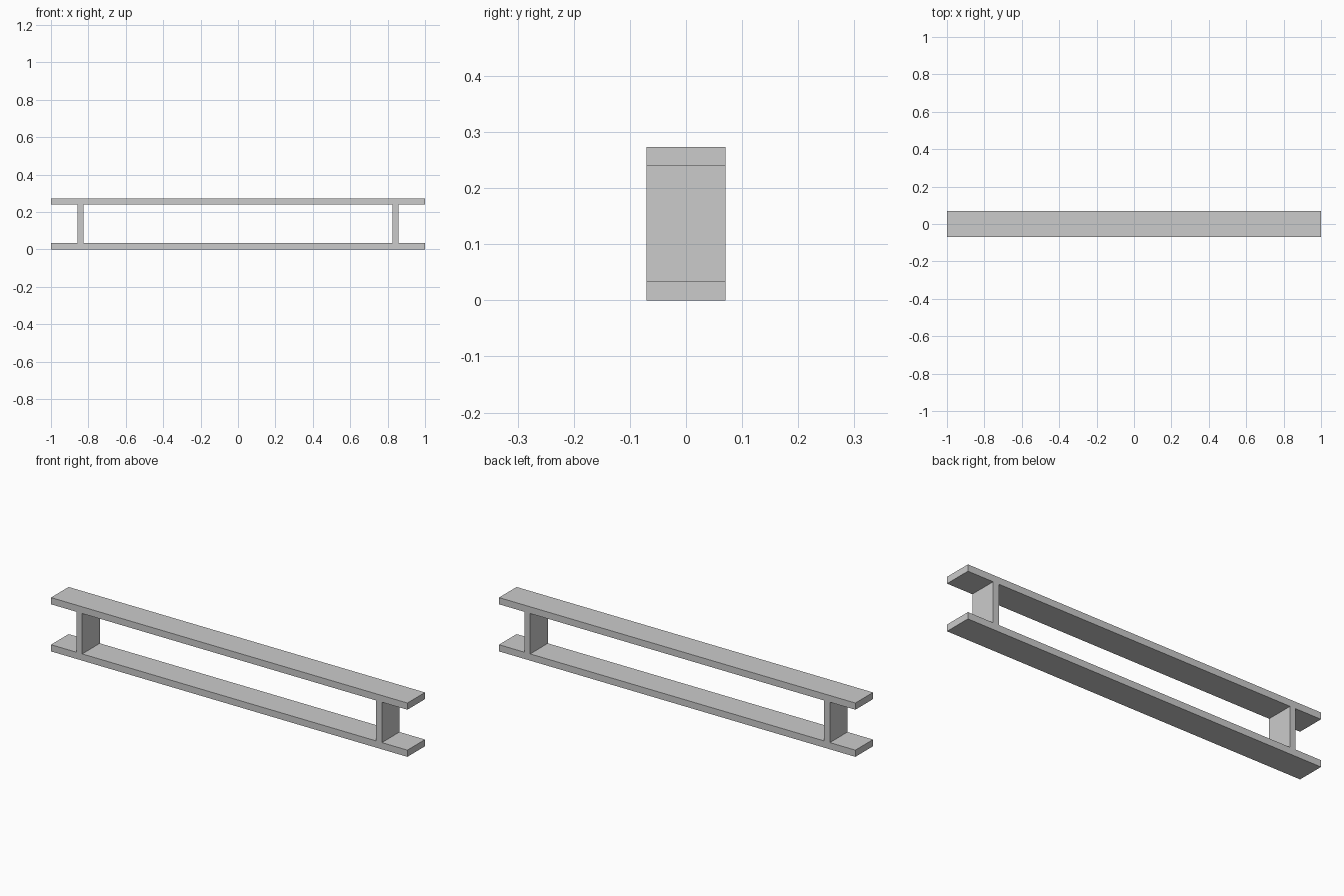
import bpy

if "Cube" in bpy.data.objects:
    bpy.data.objects.remove(bpy.data.objects["Cube"])

DEPTH = 0.141
HEIGHT = 0.273
BOARD = 0.034


def box(name, size, center):
    bpy.ops.mesh.primitive_cube_add(size=1, location=center)
    ob = bpy.context.object
    ob.name = name
    ob.scale = size
    bpy.ops.object.transform_apply(location=False, rotation=False, scale=True)
    return ob


# Long horizontal boards
for name, z in (("bottom_board", BOARD / 2), ("top_board", HEIGHT - BOARD / 2)):
    box(name, (2.0, DEPTH, BOARD), (0, 0, z))

# Short uprights between the boards
for name, side in (("left_upright", -1), ("right_upright", 1)):
    box(name, (0.032, DEPTH, HEIGHT - 2 * BOARD), (side * 0.841, 0, HEIGHT / 2))
